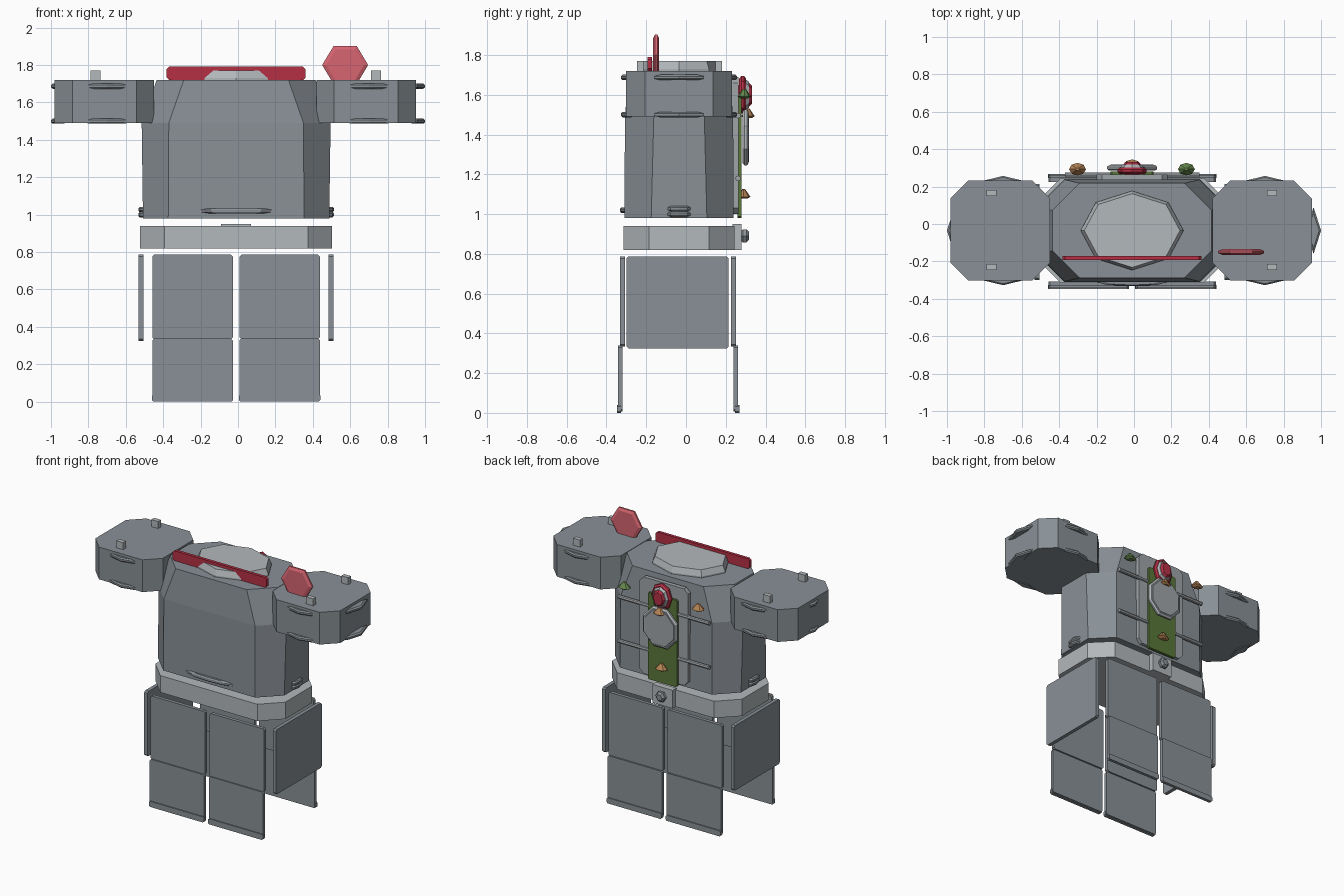
import bpy, bmesh, math
from mathutils import Matrix, Vector

cube = bpy.data.objects.get("Cube")
if cube:
    bpy.data.objects.remove(cube, do_unlink=True)

CX, CY = -0.01, -0.035   # armour centre line


def material(name, rgb):
    m = bpy.data.materials.new(name)
    m.use_nodes = True
    m.diffuse_color = (*rgb, 1)
    m.node_tree.nodes["Principled BSDF"].inputs["Base Color"].default_value = (*rgb, 1)
    return m


STEEL = material("steel grey", (0.25, 0.28, 0.305))
MID = material("middle grey", (0.35, 0.375, 0.395))
PALE = material("pale grey", (0.45, 0.48, 0.50))
RED = material("deep red", (0.46, 0.03, 0.06))
PINK = material("coral red", (0.68, 0.13, 0.165))
GREEN = material("moss green", (0.10, 0.185, 0.042))
LEAF = material("leaf green", (0.13, 0.24, 0.075))
ORANGE = material("copper orange", (0.46, 0.23, 0.09))


def finish(name, bm, mat):
    bmesh.ops.recalc_face_normals(bm, faces=bm.faces)
    mesh = bpy.data.meshes.new(name)
    bm.to_mesh(mesh)
    bm.free()
    mesh.materials.append(mat)
    ob = bpy.data.objects.new(name, mesh)
    bpy.context.scene.collection.objects.link(ob)


def loft(name, rings, mat):
    """Closed solid through matching rings of points."""
    bm = bmesh.new()
    loops = [[bm.verts.new(p) for p in ring] for ring in rings]
    n = len(loops[0])
    for a, b in zip(loops, loops[1:]):
        for i in range(n):
            j = (i + 1) % n
            bm.faces.new((a[i], a[j], b[j], b[i]))
    bm.faces.new(loops[0])
    bm.faces.new(loops[-1])
    finish(name, bm, mat)


def ellipse(x, y, z, rx, ry, sides):
    return [(x + rx * math.cos(math.tau * i / sides),
             y + ry * math.sin(math.tau * i / sides), z) for i in range(sides)]


def chamfered(hx, hy, c):
    """Outline of a rectangle with clipped corners."""
    return [(hx, -hy + c), (hx, hy - c), (hx - c, hy), (-hx + c, hy),
            (-hx, hy - c), (-hx, -hy + c), (-hx + c, -hy), (hx - c, -hy)]


def octagon(x, y, z, hx, hy, c):
    return [(x + u, y + v, z) for u, v in chamfered(hx, hy, c)]


def box(name, lo, hi, mat):
    bm = bmesh.new()
    size, mid = Vector(hi) - Vector(lo), (Vector(hi) + Vector(lo)) / 2
    bmesh.ops.create_cube(bm, size=1, matrix=Matrix.Translation(mid) @ Matrix.Diagonal((*size, 1)))
    finish(name, bm, mat)


def slab(name, axis, at, thick, mid, half, mat=STEEL, clip=0.01):
    """Thin plate with clipped corners, facing along x or y."""
    rings = []
    for offset in (-0.5, 0.5):
        d = at + offset * thick
        outline = chamfered(half[0], half[1], clip)
        rings.append([(d, mid[0] + u, mid[1] + v) if axis == "x" else
                      (mid[0] + u, d, mid[1] + v) for u, v in outline])
    loft(name, rings, mat)


def disc(name, centre, radii, depth, sides, mat, rim=0.8, turn=0):
    """Bevelled many-sided disc facing along y."""
    x, y, z = centre
    rings = []
    for offset, k in ((-0.5, rim), (-0.2, 1), (0.2, 1), (0.5, rim)):
        rings.append([(x + radii[0] * k * math.cos(turn + math.tau * i / sides), y + offset * depth,
                       z + radii[1] * k * math.sin(turn + math.tau * i / sides)) for i in range(sides)])
    loft(name, rings, mat)


def ridge(name, x, y, z, rx, ry, sides=4):
    """Low pointed trim, half sunk in the armour."""
    loft(name, [ellipse(x, y, z + h, rx * k, ry * k, sides)
                for h, k in ((-0.014, 0.75), (-0.006, 1), (0.006, 1), (0.014, 0.75))], STEEL)


def gem(name, x, y, z, mat):
    """Small faceted stud with a raised tip."""
    loft(name, [ellipse(x, y, z + h, r, r * 0.75, 8)
                for h, r in ((-0.018, 0.025), (-0.008, 0.045), (0.03, 0.01))], mat)


# Torso, collar and belt
loft("torso", [octagon(CX, CY, 0.98, 0.498, 0.275, 0.135),
               octagon(CX, CY, 1.49, 0.505, 0.272, 0.145),
               octagon(CX, CY, 1.72, 0.425, 0.253, 0.145)], STEEL)
loft("collar", [ellipse(CX, CY, z, 0.275 * k, 0.212 * k, 8)
                for z, k in ((1.71, 1), (1.73, 1), (1.77, 0.93))], PALE)
slab("collar_bar", "y", -0.182, 0.022, (CX, 1.755), (0.372, 0.036), RED, 0.014)
loft("belt", [octagon(CX, CY, z, 0.513, 0.28, 0.13) for z in (0.82, 0.94)], PALE)

# Torso trim ridges
ridge("front_hem_ridge", CX, -0.31, 1.02, 0.19, 0.022, 8)
for s, side in ((1, "left"), (-1, "right")):
    for z in (1.0, 1.027):
        ridge(side + "_hem_ridge", CX + s * 0.495, CY, z, 0.028, 0.06, 8)

# Shoulder guards with ridges and pegs
for s, side in ((1, "left"), (-1, "right")):
    x = s * 0.70 - 0.015
    loft(side + "_shoulder", [octagon(x, CY, z, 0.266, 0.267, 0.095) for z in (1.49, 1.72)], STEEL)
    for z in (1.50, 1.687):
        ridge(side + "_shoulder_front_ridge", s * 0.70, CY - 0.262, z, 0.125, 0.03)
        ridge(side + "_shoulder_back_ridge", s * 0.70, CY + 0.262, z, 0.125, 0.03)
        ridge(side + "_shoulder_outer_ridge", s * 0.96, CY, z, 0.04, 0.125)
    for y in (-0.23, 0.165):
        px = s * 0.75 - 0.012
        box(side + "_shoulder_peg", (px - 0.027, y - 0.016, 1.71), (px + 0.027, y + 0.016, 1.77), PALE)

# Emblem standing on the left shoulder
disc("shoulder_emblem", (0.573, -0.15, 1.80), (0.123, 0.118), 0.03, 6, PINK, 0.82)

# Skirt plates: front and back pairs in two tiers, plus the sides
for s, side in ((1, "left"), (-1, "right")):
    x = CX + s * 0.233
    for face, top_y, low_y in (("front", -0.32, -0.33), ("back", 0.238, 0.25)):
        slab(f"{face}_{side}_upper_skirt", "y", top_y, 0.025, (x, 0.56), (0.215, 0.226))
        slab(f"{face}_{side}_lower_skirt", "y", low_y, 0.022, (x, 0.172), (0.215, 0.166))
        out = math.copysign(0.007, low_y)
        slab(f"{face}_{side}_skirt_lip", "y", low_y + out, 0.022, (x, 0.02), (0.217, 0.02), STEEL, 0.008)
    slab(side + "_side_skirt", "x", CX + s * 0.508, 0.026, (-0.042, 0.556), (0.257, 0.231))

# Back panel, banner and rods
slab("back_panel", "y", 0.25, 0.03, (CX, 1.345), (0.19, 0.345), MID, 0.03)
slab("banner", "y", 0.27, 0.02, (CX, 1.29), (0.115, 0.31), GREEN, 0.008)
for z in (1.18, 1.495):
    bm = bmesh.new()
    place = Matrix.Translation((CX, 0.262, z)) @ Matrix.Rotation(math.pi / 2, 4, "Y")
    bmesh.ops.create_cone(bm, cap_ends=True, segments=8, radius1=0.014, radius2=0.014,
                          depth=0.72, matrix=place)
    finish("back_rod", bm, MID)

# Disc medallion and layered rosette
disc("medallion", (CX, 0.30, 1.385), (0.145, 0.152), 0.03, 8, PALE, 0.92, math.pi / 8)
disc("medallion_face", (CX, 0.314, 1.385), (0.125, 0.132), 0.008, 8, MID, 0.98, math.pi / 8)
disc("rosette", (CX, 0.285, 1.60), (0.078, 0.095), 0.035, 8, RED, 0.85)
disc("rosette_ring", (CX, 0.293, 1.60), (0.062, 0.075), 0.05, 8, PALE, 0.85)
disc("rosette_core", (CX, 0.297, 1.60), (0.052, 0.066), 0.07, 8, RED, 0.7)

# Coloured studs
gem("green_stud", 0.28, 0.293, 1.60, LEAF)
gem("orange_stud", -0.302, 0.293, 1.60, ORANGE)
gem("rosette_stud", CX, 0.312, 1.50, ORANGE)
gem("banner_stud", CX, 0.29, 1.095, ORANGE)

# Back buckle
box("buckle", (CX - 0.08, 0.235, 0.82), (CX + 0.08, 0.28, 0.95), PALE)
disc("buckle_stud", (CX, 0.295, 0.89), (0.038, 0.038), 0.045, 6, STEEL, 0.6)
